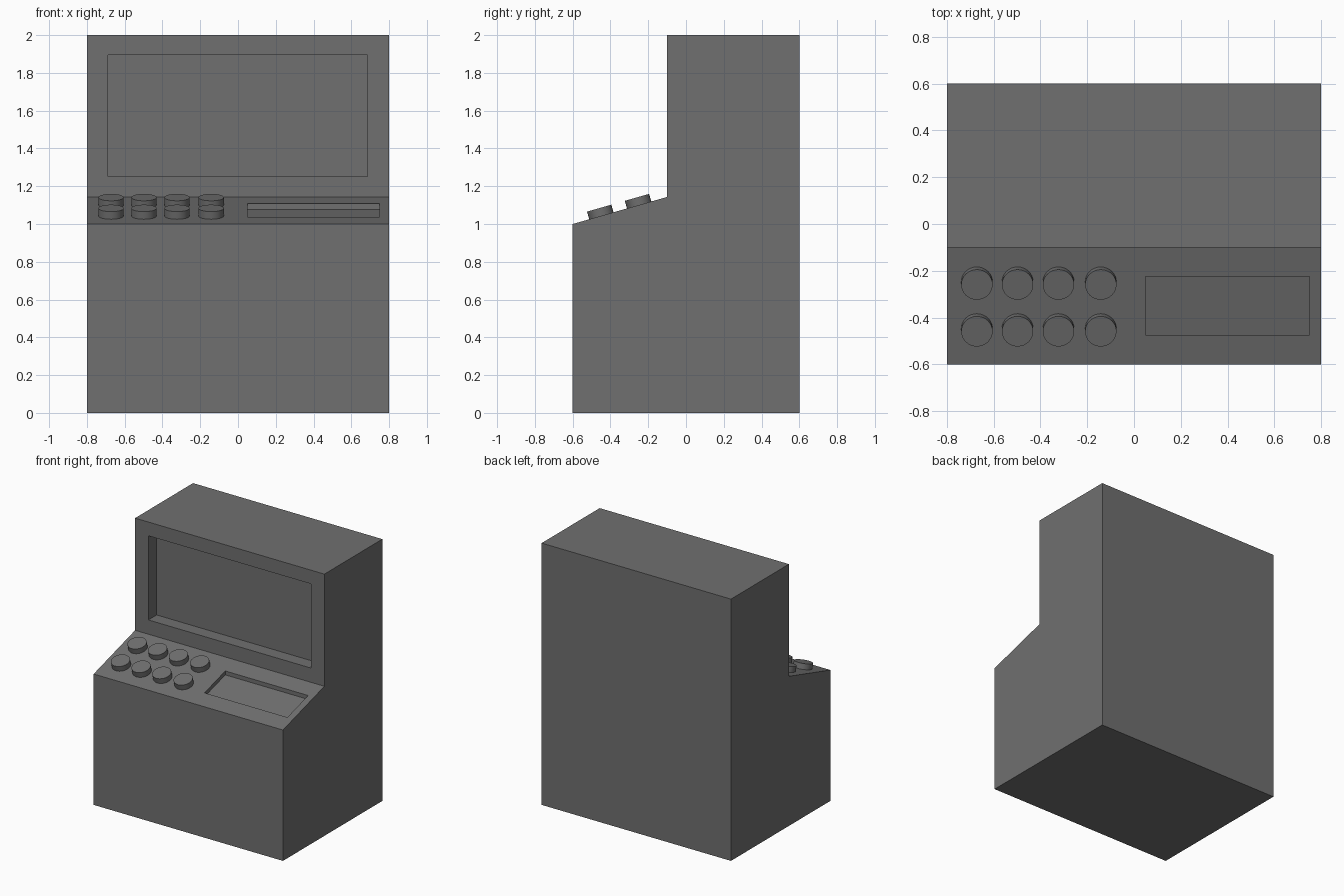
import bpy
import bmesh
import math
from mathutils import Matrix, Vector

cube = bpy.data.objects.get("Cube")
if cube:
    bpy.data.objects.remove(cube, do_unlink=True)

grey = bpy.data.materials.new("dark grey")
grey.use_nodes = True
colour = (0.16, 0.16, 0.16, 1.0)
grey.diffuse_color = colour
grey.node_tree.nodes["Principled BSDF"].inputs["Base Color"].default_value = colour

HALF_WIDTH = 0.8
FRONT, STEP, BACK = -0.6, -0.1, 0.6
DESK, SHELF, TOP = 1.0, 1.143, 2.0
SLOPE = (SHELF - DESK) / (STEP - FRONT)


def desk_height(y):
    return DESK + (y - FRONT) * SLOPE


def add_object(name, bm):
    mesh = bpy.data.meshes.new(name)
    bm.normal_update()
    bm.to_mesh(mesh)
    bm.free()
    mesh.materials.append(grey)
    obj = bpy.data.objects.new(name, mesh)
    bpy.context.collection.objects.link(obj)
    return obj


def recess(bm, face, left, right, low, high, push):
    """Inset a face to a rectangle, then push its floor inwards."""
    middle = face.calc_center_median()
    bmesh.ops.inset_individual(bm, faces=[face], thickness=0.02)
    for v in face.verts:
        y, z = high if v.co.z > middle.z else low
        v.co = (right if v.co.x > 0 else left, y, z)
    bmesh.ops.inset_individual(bm, faces=[face], thickness=0)
    bmesh.ops.translate(bm, verts=face.verts, vec=push)


# Cabinet: side profile extruded across the width
bm = bmesh.new()
profile = [(FRONT, 0), (BACK, 0), (BACK, TOP), (STEP, TOP), (STEP, SHELF), (FRONT, DESK)]
side = bm.faces.new([bm.verts.new((-HALF_WIDTH, y, z)) for y, z in profile])
extruded = bmesh.ops.extrude_face_region(bm, geom=[side])["geom"]
moved = [g for g in extruded if isinstance(g, bmesh.types.BMVert)]
bmesh.ops.translate(bm, verts=moved, vec=(2 * HALF_WIDTH, 0, 0))
bmesh.ops.recalc_face_normals(bm, faces=bm.faces)
bm.normal_update()

# Screen recess in the upright face, tray recess in the sloping desk
upright = next(f for f in bm.faces if f.normal.y < -0.9 and f.calc_center_median().z > SHELF)
desk = next(f for f in bm.faces if f.normal.y < -0.1 and f.normal.z > 0.5)
recess(bm, upright, -0.688, 0.685, (STEP, 1.252), (STEP, 1.895), Vector((0, 0.1, 0)))
tray = [(y, desk_height(y)) for y in (-0.475, -0.225)]
recess(bm, desk, 0.05, 0.75, tray[0], tray[1], Vector((0, 0, -0.03)))
add_object("cabinet", bm)

# Two rows of round buttons standing square to the desk
tilt = Matrix.Rotation(math.atan(SLOPE), 4, "X")
height, sunk = 0.042, 0.01
for row, y in (("front", -0.448), ("rear", -0.248)):
    for number, x in enumerate((-0.672, -0.498, -0.323, -0.142), 1):
        bm = bmesh.new()
        lift = Matrix.Translation((0, 0, (height - sunk) / 2))
        place = Matrix.Translation((x, y, desk_height(y)))
        bmesh.ops.create_cone(bm, cap_ends=True, segments=32, radius1=0.067, radius2=0.067,
                              depth=height + sunk, matrix=place @ tilt @ lift)
        button = add_object(f"{row}_button_{number}", bm)
        bpy.ops.object.select_all(action="DESELECT")
        button.select_set(True)
        bpy.context.view_layer.objects.active = button
        bpy.ops.object.shade_smooth_by_angle()
